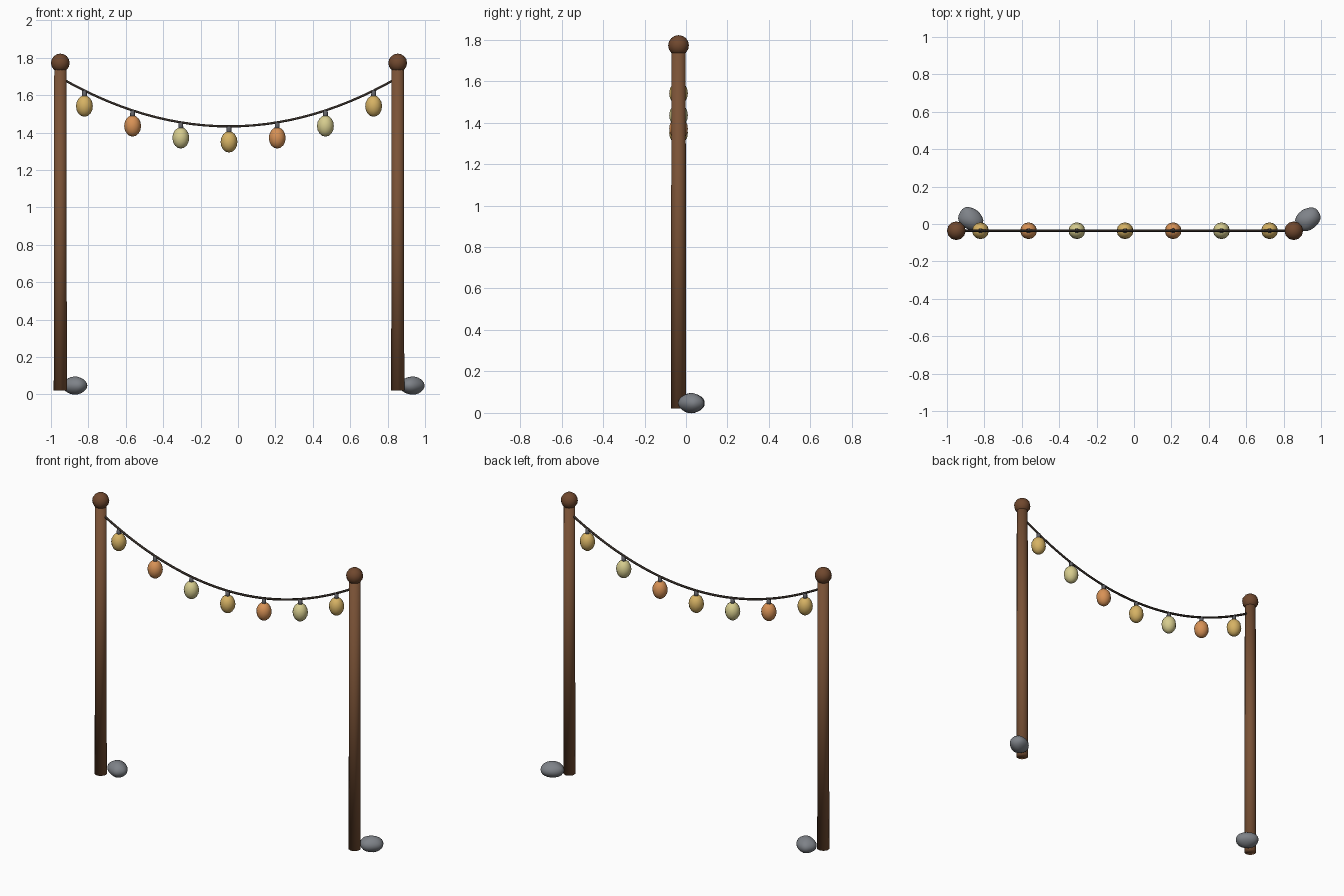
import bpy
from math import sin, radians
from mathutils import Vector

cube = bpy.data.objects.get("Cube")
if cube:
    bpy.data.objects.remove(cube, do_unlink=True)


def material(name, srgb):
    """Flat material from an sRGB colour in 0-255."""
    linear = [((c / 255 + 0.055) / 1.055) ** 2.4 for c in srgb]
    mat = bpy.data.materials.new(name)
    mat.use_nodes = True
    mat.diffuse_color = (*linear, 1)
    shader = mat.node_tree.nodes["Principled BSDF"]
    shader.inputs["Base Color"].default_value = (*linear, 1)
    shader.inputs["Roughness"].default_value = 0.8
    return mat


wood = material("brown wood", (122, 82, 54))
knob_wood = material("dark knob wood", (112, 72, 46))
stone = material("grey stone", (126, 130, 136))
cord = material("dark cord", (52, 44, 38))
metal = material("grey socket", (98, 98, 102))
amber = material("amber glass", (214, 178, 100))
orange = material("orange glass", (216, 146, 86))
pale = material("pale yellow glass", (214, 204, 142))

ROW_Y = -0.036                    # line of posts and lights
MID_X = -0.048                    # centre between the posts
HALF = 0.902                      # half the distance between posts


def finish(name, mat):
    """Name, colour and smooth the active object."""
    obj = bpy.context.object
    obj.name = name
    obj.data.materials.append(mat)
    bpy.ops.object.shade_smooth()
    return obj


def ball(name, mat, location, radii, segments=12, rings=8):
    bpy.ops.mesh.primitive_uv_sphere_add(
        segments=segments, ring_count=rings, radius=1, location=location)
    bpy.context.object.scale = radii
    return finish(name, mat)


def tube(name, mat, x, bottom, top, r_bottom, r_top, sides):
    bpy.ops.mesh.primitive_cone_add(
        vertices=sides, radius1=r_bottom, radius2=r_top, depth=top - bottom,
        location=(x, ROW_Y, (bottom + top) / 2))
    return finish(name, mat)


def cord_height(x):
    return 1.433 + 0.32 * (x - MID_X) ** 2


# Posts, round knobs and the stones at their feet
for side, label in ((-1, "right"), (1, "left")):
    x = MID_X + side * HALF
    tube(f"{label}_post", wood, x, 0.02, 1.76, 0.037, 0.034, 10)
    ball(f"{label}_post_knob", knob_wood, (x, ROW_Y, 1.772), (0.05,) * 3)

    bpy.ops.mesh.primitive_ico_sphere_add(
        subdivisions=3, radius=1, location=(x + 0.077, 0.026, 0.047))
    rock = finish(f"{label}_stone", stone)
    for v in rock.data.vertices:  # gentle lumps
        v.co *= 1 + 0.05 * sin(3 * v.co.x + 1) * sin(4 * v.co.y + 2)
    rock.scale = (0.071, 0.058, 0.047)
    rock.rotation_euler.z = radians(35 * side)

# Sagging cord
curve = bpy.data.curves.new("cord", "CURVE")
curve.dimensions = "3D"
curve.bevel_depth = 0.007
curve.bevel_resolution = 1
spline = curve.splines.new("POLY")
STEPS = 28
spline.points.add(STEPS)
for i, point in enumerate(spline.points):
    x = MID_X + HALF * (2 * i / STEPS - 1)
    point.co = (x, ROW_Y, cord_height(x), 1)
curve.materials.append(cord)
bpy.context.collection.objects.link(bpy.data.objects.new("cord", curve))

# Hanging bulbs with their sockets
COUNT = 7
for i in range(COUNT):
    x = MID_X + HALF * ((2 * i + 1) / COUNT - 1)
    z = cord_height(x)
    tube(f"socket_{i + 1}", metal, x, z - 0.042, z, 0.014, 0.012, 8)
    ball(f"bulb_{i + 1}", (amber, orange, pale)[i % 3],
         Vector((x, ROW_Y, z - 0.083)), (0.045, 0.045, 0.057))
